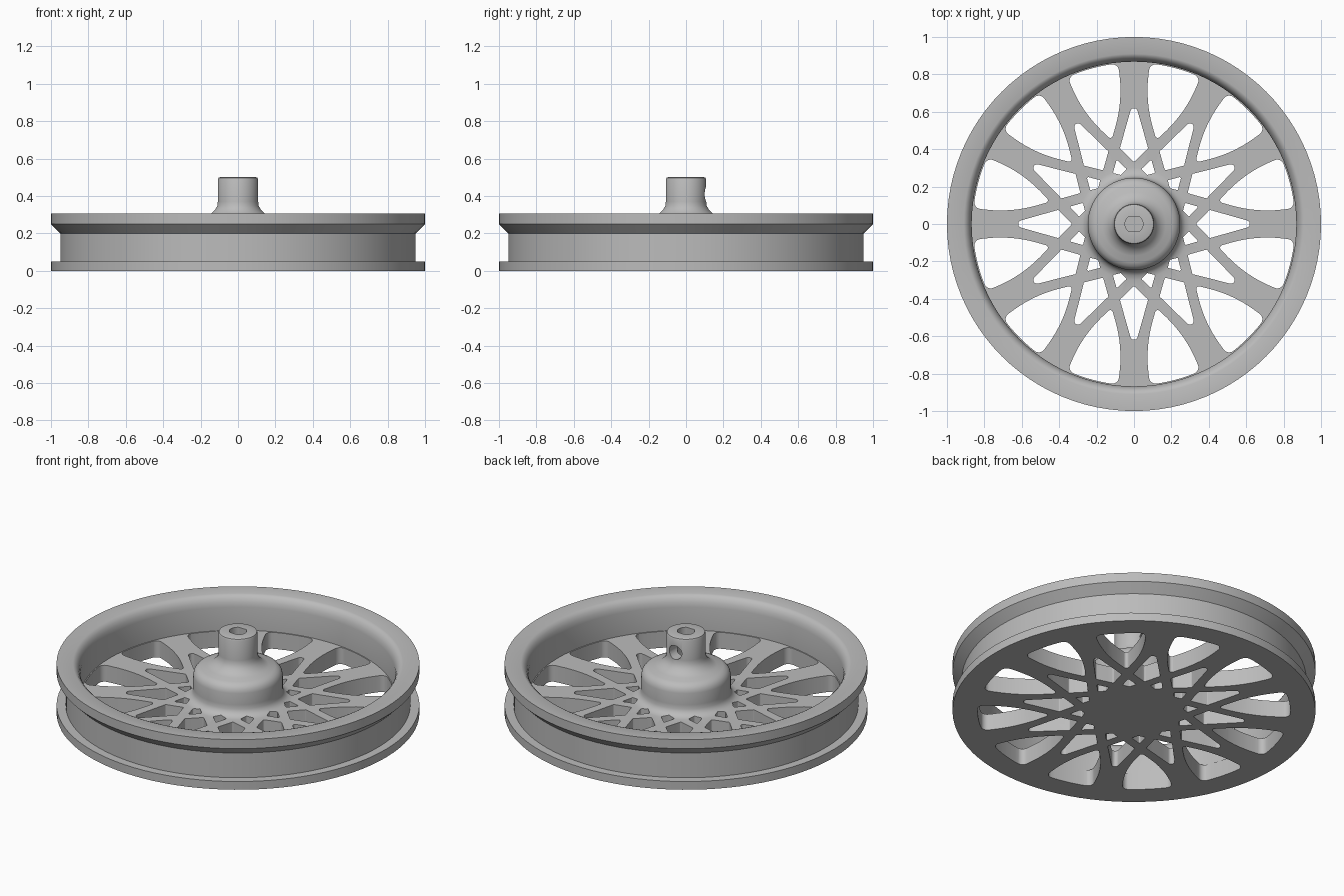
import bpy, bmesh
from math import sin, cos, tan, radians, asin, atan2, pi
from mathutils import Vector, Matrix

cube = bpy.data.objects.get("Cube")
if cube:
    bpy.data.objects.remove(cube, do_unlink=True)

SPOKES = 12
STEP = 2 * pi / SPOKES
TILT = radians(15.8)      # lean of each lattice bar from the radial direction
REACH = 0.21              # distance of each bar's centreline from the axle
HALF = 0.027              # half the bar width
RIM_R = 0.862             # outer radius of the spoke openings

grey = bpy.data.materials.new("cast_grey")
grey.use_nodes = True
grey.diffuse_color = (0.5, 0.5, 0.5, 1)
grey.node_tree.nodes["Principled BSDF"].inputs["Base Color"].default_value = (0.5, 0.5, 0.5, 1)


def make_object(name, bm):
    bmesh.ops.recalc_face_normals(bm, faces=bm.faces)
    mesh = bpy.data.meshes.new(name)
    bm.to_mesh(mesh)
    bm.free()
    mesh.materials.append(grey)
    obj = bpy.data.objects.new(name, mesh)
    bpy.context.collection.objects.link(obj)
    return obj


def lathe(name, profile, steps=96):
    bm = bmesh.new()
    verts = [bm.verts.new((r, 0, z)) for r, z in profile]
    edges = [bm.edges.new(pair) for pair in zip(verts, verts[1:])]
    bmesh.ops.spin(bm, geom=verts + edges, cent=(0, 0, 0), axis=(0, 0, 1),
                   angle=2 * pi, steps=steps)
    bmesh.ops.remove_doubles(bm, verts=bm.verts, dist=1e-5)
    return make_object(name, bm)


def add_prism(bm, outline, low, high):
    base = bm.faces.new([bm.verts.new((p.x, p.y, low)) for p in outline])
    made = bmesh.ops.extrude_face_region(bm, geom=[base])["geom"]
    tops = [v for v in made if isinstance(v, bmesh.types.BMVert)]
    bmesh.ops.translate(bm, verts=tops, vec=(0, 0, high - low))


def polar(r, a):
    return Vector((r * cos(a), r * sin(a)))


def bar_edge(spoke_angle, side, offset):
    """Straight bar edge as (direction of normal, distance from axle)."""
    return spoke_angle + side * (pi / 2 - TILT), REACH + offset


def meet(one, two):
    (a, d), (b, e) = one, two
    k = sin(b - a)
    return Vector(((d * sin(b) - e * sin(a)) / k, (e * cos(a) - d * cos(b)) / k))


def rounded(points, radii, steps=6):
    """Replace each corner by a circular arc of the given radius."""
    out = []
    for i, (p, rad) in enumerate(zip(points, radii)):
        if not rad:
            out.append(p)
            continue
        u = (points[i - 1] - p).normalized()
        v = (points[(i + 1) % len(points)] - p).normalized()
        half = u.angle(v) / 2
        cut, w = rad / tan(half), sin(half)
        for k in range(steps + 1):
            t = k / steps
            f, g, h = (1 - t) ** 2, 2 * t * (1 - t) * w, t * t
            out.append(((p + u * cut) * f + p * g + (p + v * cut) * h) / (f + g + h))
    return out


def kite(centre, spread, tip_radius, radius):
    """Opening enclosed by two pairs of crossing bars."""
    up_l = bar_edge(centre - spread, 1, -HALF)
    up_r = bar_edge(centre + spread, -1, -HALF)
    low_l = bar_edge(centre - spread - STEP, 1, HALF)
    low_r = bar_edge(centre + spread + STEP, -1, HALF)
    corners = [meet(up_l, up_r), meet(up_l, low_r), meet(low_l, low_r), meet(up_r, low_l)]
    return rounded(corners, [tip_radius, radius, radius, radius])


def window(start):
    """Large opening between two neighbouring spokes."""
    tip = meet(bar_edge(start, 1, HALF), bar_edge(start + STEP, -1, HALF))
    waist = Vector((0.66, 0.06))
    waist_r, waist_a = waist.length, atan2(waist.y, waist.x)
    end_a = asin(0.085 / RIM_R)
    n = 5
    arc = [polar(RIM_R, start + end_a + (STEP - 2 * end_a) * k / n) for k in range(n + 1)]
    pts = [tip, polar(waist_r, start + waist_a)] + arc + [polar(waist_r, start + STEP - waist_a)]
    return rounded(pts, [0.015, 0.7, 0.035] + [0] * (n - 1) + [0.035, 0.7])


# Wheel body: grooved rim, spoke disc and stepped hub in one turned profile
wheel = lathe("wheel", [
    (0, 0), (1, 0), (1, 0.05), (0.95, 0.05), (0.95, 0.2), (1, 0.25), (1, 0.305),
    (0.91, 0.305), (0.897, 0.3), (0.884, 0.287), (0.874, 0.268), (0.868, 0.24),
    (0.868, 0.1), (0.3, 0.1), (0.275, 0.106), (0.257, 0.12), (0.248, 0.14),
    (0.247, 0.165), (0.247, 0.235), (0.241, 0.258), (0.226, 0.276), (0.205, 0.286),
    (0.17, 0.293), (0.145, 0.305), (0.123, 0.325), (0.111, 0.347), (0.108, 0.37),
    (0.108, 0.488), (0.104, 0.497), (0.096, 0.5), (0, 0.5)])

# Openings that leave the forked spokes and the woven lattice
bm = bmesh.new()
for i in range(SPOKES):
    a = i * STEP
    add_prism(bm, window(a), -0.1, 0.22)
    add_prism(bm, kite(a, 0, 0.02, 0.008), -0.1, 0.22)
    add_prism(bm, kite(a + STEP / 2, STEP / 2, 0.006, 0.006), -0.1, 0.22)
spoke_cutter = make_object("spoke_cutter", bm)

# Axle bore with two flats
bm = bmesh.new()
flat = 0.041
bore = [polar(0.048, 2 * pi * k / 48) for k in range(48)]
add_prism(bm, [Vector((p.x, max(-flat, min(flat, p.y)))) for p in bore], 0.15, 0.6)
bore_cutter = make_object("bore_cutter", bm)

# Set screw hole in the back of the hub
bm = bmesh.new()
bmesh.ops.create_cone(bm, cap_ends=True, segments=32, radius1=0.042, radius2=0.042, depth=0.2,
                      matrix=Matrix.Translation((0, 0.11, 0.41)) @ Matrix.Rotation(pi / 2, 4, "X"))
screw_cutter = make_object("screw_cutter", bm)

# Cut the openings, then drop the cutters
bpy.context.view_layer.objects.active = wheel
for cutter in (spoke_cutter, bore_cutter, screw_cutter):
    cutter.hide_render = True
    mod = wheel.modifiers.new(cutter.name, "BOOLEAN")
    mod.operation, mod.solver, mod.object = "DIFFERENCE", "EXACT", cutter
    bpy.ops.object.modifier_apply(modifier=mod.name)
    bpy.data.objects.remove(cutter, do_unlink=True)

bpy.ops.object.select_all(action="DESELECT")
wheel.select_set(True)
bpy.ops.object.shade_smooth_by_angle(angle=radians(30))
